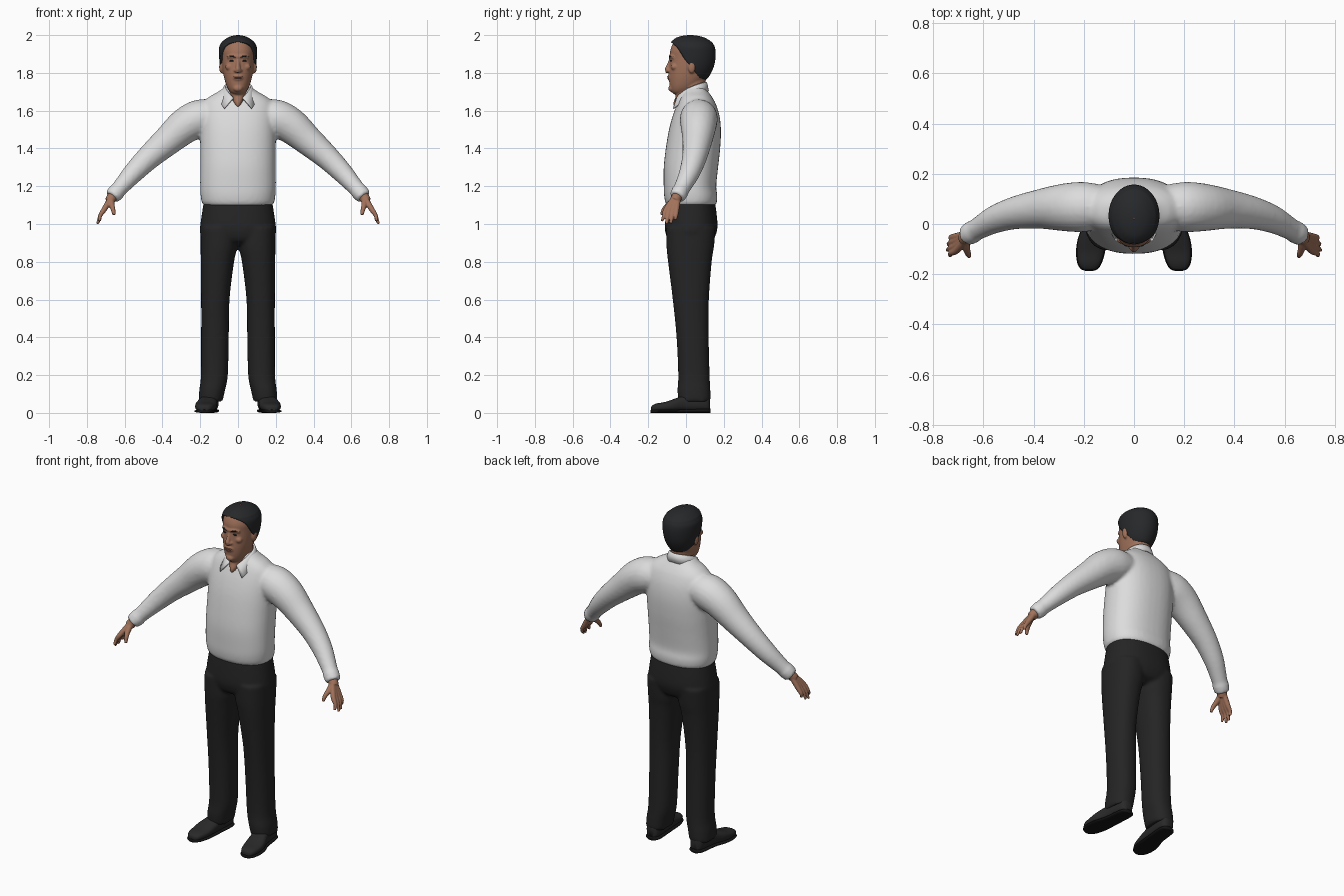
import bpy, bmesh, math
from mathutils import Vector, Matrix


def material(name, rgb):
    m = bpy.data.materials.new(name)
    m.diffuse_color = (*rgb, 1)
    return m


SHIRT = material("shirt white", (0.72, 0.72, 0.72))
TROUSER = material("trouser black", (0.018, 0.018, 0.019))
SKIN = material("skin brown", (0.36, 0.17, 0.105))
LIP = material("lip brown", (0.27, 0.11, 0.075))
HAIR = material("hair black", (0.020, 0.021, 0.023))
SHOE = material("shoe black", (0.022, 0.022, 0.023))
SOLE = material("sole black", (0.008, 0.008, 0.008))


def spline(rows, n=4):
    """Smoothly interpolate rows of numbers."""
    out = []
    for i in range(len(rows) - 1):
        a, b = rows[max(i - 1, 0)], rows[i]
        c, d = rows[i + 1], rows[min(i + 2, len(rows) - 1)]
        for k in range(n):
            t = k / n
            out.append([q + 0.5 * t * (r - p + t * (2*p - 5*q + 4*r - s + t * (3*(q - r) + s - p)))
                        for p, q, r, s in zip(a, b, c, d)])
    return out + [list(rows[-1])]


def skin_rings(bm, rings, closed=True):
    vs = [[bm.verts.new(p) for p in ring] for ring in rings]
    n = len(vs[0])
    for a, b in zip(vs, vs[1:]):
        for i in range(n if closed else n - 1):
            j = (i + 1) % n
            bm.faces.new((a[i], a[j], b[j], b[i]))
    if closed:
        bm.faces.new(vs[0])
        bm.faces.new(vs[-1])


def oval(power, n=40):
    for i in range(n):
        c, s = math.cos(math.tau * i / n), math.sin(math.tau * i / n)
        yield (math.copysign(abs(c) ** (2 / power), c), math.copysign(abs(s) ** (2 / power), s))


def stack(bm, rows, power=2.0, side=1):
    """Horizontal ovals: z, centre x, half width, front y, back y."""
    skin_rings(bm, [[(side * (cx + w * c), (y0 + y1) / 2 + (y1 - y0) / 2 * s, z)
                     for c, s in oval(power)] for z, cx, w, y0, y1 in spline(rows)])


def tube(bm, rows, side=1, n=20, steps=4):
    """Round tube along x, y, z, radius."""
    pts = spline(rows, steps)
    rings = []
    for i, (x, y, z, r) in enumerate(pts):
        d = Vector(pts[min(i + 1, len(pts) - 1)][:3]) - Vector(pts[max(i - 1, 0)][:3])
        q = d.to_track_quat('Z', 'Y')
        rings.append([Vector((x, y, z)) + q @ Vector((r * c, r * s, 0)) for c, s in oval(2, n)])
    skin_rings(bm, [[(side * p.x, p.y, p.z) for p in ring] for ring in rings])


def ball(bm, centre, size):
    bmesh.ops.create_uvsphere(bm, u_segments=20, v_segments=12, radius=1,
                              matrix=Matrix.Translation(centre) @ Matrix.Diagonal((*size, 1)))


def finish(bm, name, mat, voxel=0, passes=3):
    bmesh.ops.recalc_face_normals(bm, faces=bm.faces)
    for f in bm.faces:
        f.smooth = True
    me = bpy.data.meshes.new(name)
    bm.to_mesh(me)
    bm.free()
    me.materials.append(mat)
    ob = bpy.data.objects.new(name, me)
    bpy.context.collection.objects.link(ob)
    if voxel:
        m = ob.modifiers.new("merge", 'REMESH')
        m.mode, m.voxel_size, m.use_smooth_shade = 'VOXEL', voxel, True
        m = ob.modifiers.new("soften", 'SMOOTH')
        m.factor, m.iterations = 0.5, passes
    return ob


# Shirt: torso and both sleeves fused
bm = bmesh.new()
stack(bm, [(1.095, 0, .172, -.095, .148), (1.11, 0, .19, -.108, .162), (1.15, 0, .198, -.116, .166),
           (1.2, 0, .2, -.118, .16), (1.3, 0, .2, -.118, .17), (1.4, 0, .2, -.107, .181),
           (1.5, 0, .2, -.09, .185), (1.58, 0, .198, -.068, .176), (1.64, 0, .185, -.045, .156),
           (1.675, 0, .15, -.03, .136), (1.7, 0, .105, -.018, .118), (1.725, 0, .072, -.01, .103)], 2.3)
for s in (1, -1):
    tube(bm, [(.12, .07, 1.57, .085), (.2, .068, 1.56, .1), (.28, .066, 1.52, .095),
              (.37, .06, 1.443, .08), (.47, .045, 1.355, .066), (.55, .02, 1.275, .056),
              (.61, -.012, 1.208, .046), (.635, -.027, 1.18, .043), (.642, -.031, 1.172, .046),
              (.668, -.047, 1.142, .042)], s)
finish(bm, "shirt", SHIRT, .01, 5)

# Collar: folded band with two points at the front
bm = bmesh.new()
rows = [[], [], [], []]
N = 48
for i in range(N + 1):
    u = abs(2 * i / N - 1)                    # 0 at the back, 1 at the front ends
    sgn = 1 if i < N / 2 else -1
    tip = max(0, (u - .55) / .45) ** 1.3
    top = 1.75 - .085 * u ** 2.2
    for k, (a, w, f, b, z) in enumerate([
            (160, .066, .075, .072, 1.655), (160, .068, .08, .074, top),
            (158, .073, .088, .079, top - .003),
            (138, .094 + .014 * tip, .10 + .03 * tip, .088, 1.705 - .025 * u - .07 * tip)]):
        t = math.radians(a * u)
        c = math.cos(t)
        rows[k].append((sgn * w * math.sin(t), .03 + (b if c > 0 else f) * c, z))
skin_rings(bm, rows, False)
m = finish(bm, "collar", SHIRT).modifiers.new("thickness", 'SOLIDIFY')
m.thickness, m.offset = .006, 0

# Trousers: hips and both legs fused
bm = bmesh.new()
stack(bm, [(1.13, 0, .176, -.092, .148), (1.1, 0, .184, -.1, .156), (1.0, 0, .199, -.111, .167),
           (.95, 0, .2, -.108, .16), (.91, 0, .17, -.09, .14), (.89, 0, .1, -.05, .1)], 2.3)
for s in (1, -1):
    stack(bm, [(.98, .1, .098, -.105, .157), (.88, .101, .097, -.103, .148), (.8, .109, .088, -.095, .136),
               (.6, .12, .075, -.07, .121), (.4, .122, .073, -.05, .12), (.2, .125, .071, -.041, .125),
               (.12, .137, .068, -.045, .129), (.06, .145, .063, -.04, .13)], 2.3, s)
finish(bm, "trousers", TROUSER, .01)


# Shoes and soles: cross sections along the foot
def foot(name, mat, rows, low):
    for s, label in ((1, "left"), (-1, "right")):
        bm = bmesh.new()
        skin_rings(bm, [[(s * (x + w * c), y, low + (h - low) * (.5 + .5 * v)) for c, v in oval(2.6, 28)]
                        for y, x, w, h in spline(rows)])
        finish(bm, label + "_" + name, mat)


foot("shoe", SHOE, [(-.184, .178, .012, .03), (-.178, .178, .03, .04), (-.155, .177, .045, .05),
                    (-.11, .173, .054, .058), (-.06, .167, .055, .075), (0, .155, .047, .095),
                    (.08, .147, .044, .1), (.115, .145, .036, .095), (.127, .145, .02, .08)], .008)
foot("sole", SOLE, [(-.187, .178, .014, .015), (-.179, .178, .034, .018), (-.155, .177, .049, .018),
                    (-.11, .173, .058, .018), (-.06, .167, .057, .018), (0, .155, .049, .02),
                    (.08, .147, .047, .022), (.118, .145, .039, .022), (.131, .145, .02, .022)], 0)

# Hands: palm, four fingers and a thumb fused
for s, label in ((1, "left"), (-1, "right")):
    bm = bmesh.new()
    tube(bm, [(.645, -.034, 1.17, .027), (.668, -.05, 1.14, .028), (.68, -.06, 1.122, .026)], s)
    for ky, (tx, ty, tz) in zip((-.105, -.086, -.067, -.05),
                                ((.732, -.128, 1.015), (.744, -.104, 1.0), (.741, -.08, 1.004), (.729, -.056, 1.022))):
        knuckle = (.708, ky, 1.078)
        tube(bm, [(.672, -.052 + .35 * (ky + .077), 1.138, .016), (*knuckle, .0145),
                  (.73, (ky + ty) / 2, 1.043, .0105), (tx, ty, tz, .007)], s, 14)
    tube(bm, [(.672, -.062, 1.13, .018), (.668, -.095, 1.1, .015),
              (.661, -.118, 1.075, .012), (.656, -.13, 1.048, .008)], s, 14)
    finish(bm, label + "_hand", SKIN, .004, 2)

# Head: skull, neck, nose, brow ridge, ears and open neckline fused
bm = bmesh.new()
stack(bm, [(1.687, 0, .022, -.062, .0), (1.7, 0, .042, -.077, .03), (1.73, 0, .06, -.086, .07),
           (1.78, 0, .075, -.09, .11), (1.83, 0, .083, -.088, .135), (1.88, 0, .086, -.085, .143),
           (1.92, 0, .087, -.083, .143), (1.96, 0, .073, -.066, .12), (1.98, 0, .045, -.038, .085),
           (1.988, 0, .015, 0, .05)], 2.15)
stack(bm, [(1.58, 0, .06, -.02, .09), (1.65, 0, .06, -.032, .094), (1.72, 0, .059, -.032, .1),
           (1.8, 0, .06, -.03, .11)])
tube(bm, [(0, -.01, 1.7, .045), (0, -.026, 1.665, .034), (0, -.05, 1.64, .018), (0, -.06, 1.622, .006)])
tube(bm, [(0, -.08, 1.875, .009), (0, -.09, 1.845, .01), (0, -.1, 1.815, .014), (0, -.094, 1.806, .01)])
tube(bm, [(-.055, -.062, 1.882, .008), (-.03, -.079, 1.888, .009), (0, -.083, 1.885, .009),
          (.03, -.079, 1.888, .009), (.055, -.062, 1.882, .008)])
ball(bm, (0, -.078, 1.718), (.026, .016, .018))
ball(bm, (0, -.084, 1.776), (.028, .014, .02))
for s in (1, -1):
    ball(bm, (s * .013, -.09, 1.812), (.01, .012, .009))
    ball(bm, (s * .046, -.062, 1.832), (.022, .018, .018))
    ball(bm, (s * .088, .03, 1.832), (.012, .02, .034))
finish(bm, "head", SKIN, .005, 3)

# Facial details
for s, label in ((1, "left"), (-1, "right")):
    bm = bmesh.new()
    ball(bm, (s * .033, -.079, 1.864), (.013, .005, .0045))
    finish(bm, label + "_eye", HAIR)
    bm = bmesh.new()
    tube(bm, [(.014, -.088, 1.883, .003), (.034, -.084, 1.889, .004), (.056, -.066, 1.884, .002)], s, 10)
    finish(bm, label + "_eyebrow", HAIR)
bm = bmesh.new()
ball(bm, (0, -.091, 1.779), (.023, .009, .004))
ball(bm, (0, -.09, 1.771), (.02, .009, .004))
finish(bm, "lips", LIP)

# Hair: shell open over the face; z, half width, front y, back y, opening half angle
bm = bmesh.new()
rings = []
for z, w, y0, y1, a in spline([(1.762, .052, -.05, .098, 128), (1.772, .066, -.07, .115, 122),
                               (1.8, .084, -.085, .133, 106), (1.835, .094, -.09, .148, 88),
                               (1.87, .099, -.09, .155, 72), (1.905, .101, -.09, .157, 60),
                               (1.935, .1, -.088, .153, 48), (1.955, .091, -.083, .143, 28),
                               (1.966, .083, -.077, .133, 0), (1.986, .056, -.052, .1, 0),
                               (1.997, .026, -.015, .06, 0), (2.0, .002, .02, .026, 0)]):
    a = max(a, 0)
    ring = []
    for i in range(-1, 50):
        t = math.radians(a + (360 - 2 * a) * min(max(i, 0), 48) / 48)
        k = .85 if i in (-1, 49) and a > 4 else 1     # edge tucks into the head
        ring.append((-k * w * math.sin(t), (y0 + y1) / 2 - k * (y1 - y0) / 2 * math.cos(t), z))
    rings.append(ring)
skin_rings(bm, rings, False)
bmesh.ops.remove_doubles(bm, verts=bm.verts, dist=.0002)
finish(bm, "hair", HAIR)
